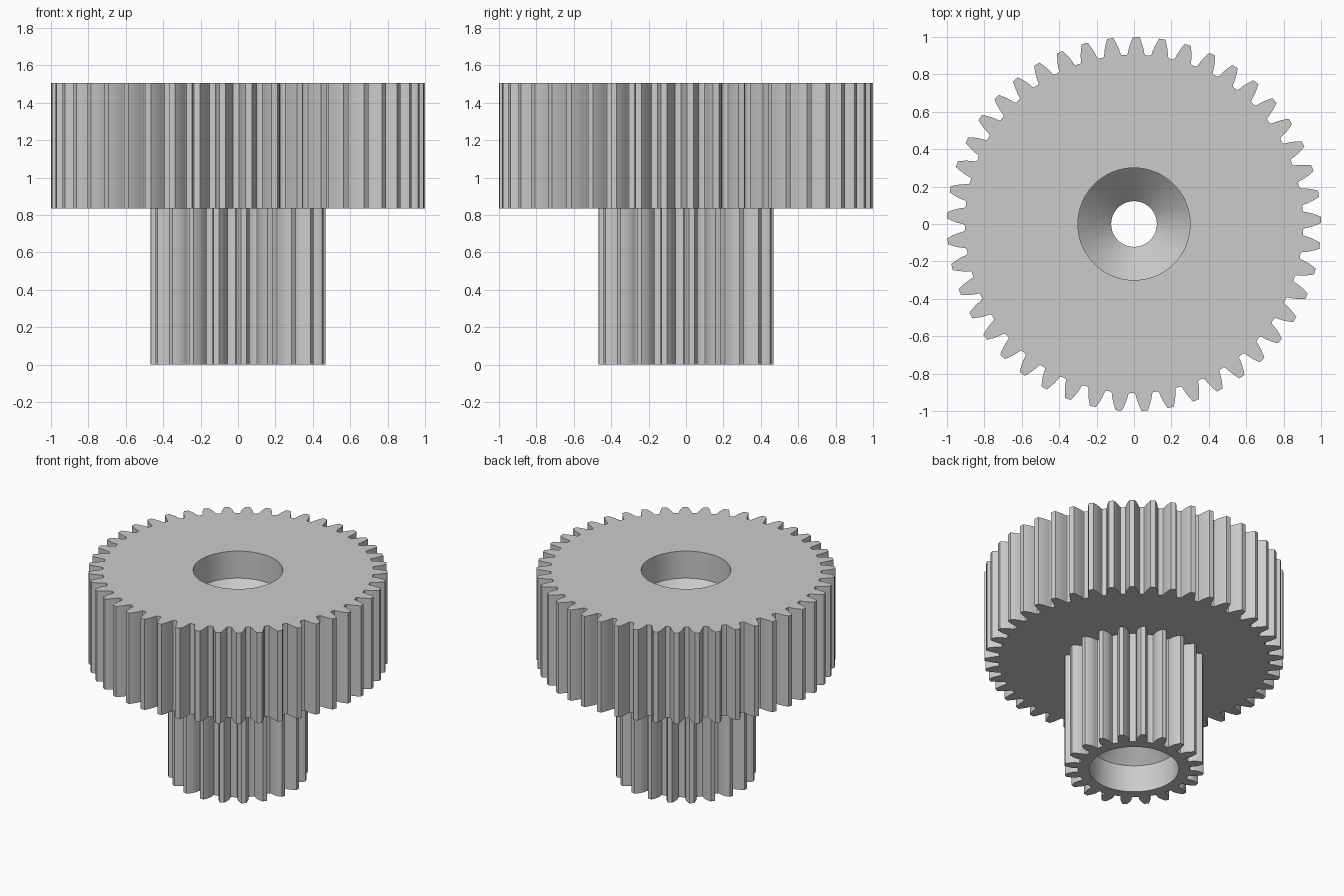
import bpy, bmesh, math

cube = bpy.data.objects.get("Cube")
if cube:
    bpy.data.objects.remove(cube, do_unlink=True)

MODULE = 2 / 47
PRESSURE = math.radians(20)
BORE_R, THROAT_R = 0.30, 0.122
BOTTOM, STEP, TOP = 0.0, 0.835, 1.505
SEGMENTS = 96

steel = bpy.data.materials.new("grey_metal")
steel.use_nodes = True
steel.diffuse_color = (0.6, 0.6, 0.6, 1)
steel.node_tree.nodes["Principled BSDF"].inputs["Base Color"].default_value = (0.6, 0.6, 0.6, 1)


def finish(name, bm):
    mesh = bpy.data.meshes.new(name)
    bm.to_mesh(mesh)
    bm.free()
    mesh.materials.append(steel)
    obj = bpy.data.objects.new(name, mesh)
    bpy.context.collection.objects.link(obj)
    bpy.ops.object.select_all(action="DESELECT")
    obj.select_set(True)
    bpy.context.view_layer.objects.active = obj
    bpy.ops.object.shade_smooth_by_angle(angle=math.radians(30))
    return obj


def polar(r, a):
    return r * math.cos(a), r * math.sin(a)


def circle(r):
    return [polar(r, math.tau * i / SEGMENTS) for i in range(SEGMENTS)]


def involute(a):
    return math.tan(a) - a


def gear_outline(teeth, phase):
    """Involute tooth outline with small root fillets, counter-clockwise."""
    pitch_r = teeth * MODULE / 2
    base_r = pitch_r * math.cos(PRESSURE)
    tip_r, root_r = pitch_r + MODULE, pitch_r - 1.25 * MODULE
    fillet = 0.2 * MODULE
    flank = [(root_r, fillet / root_r), (root_r + 0.3 * fillet, 0.3 * fillet / root_r)]
    steps = 6
    start = root_r + fillet
    flank += [(start + (tip_r - start) * i / steps, 0) for i in range(steps + 1)]
    half = []
    for r, extra in flank:
        press = math.acos(min(1, base_r / r))
        width = math.pi / (2 * teeth) + involute(PRESSURE) - involute(press)
        half.append((r, width + extra))
    points = []
    for k in range(teeth):
        centre = phase + math.tau * k / teeth
        points += [polar(r, centre - w) for r, w in half]
        points += [polar(r, centre + w) for r, w in reversed(half)]
    return points


def loop(bm, points, z):
    verts = [bm.verts.new((x, y, z)) for x, y in points]
    edges = [bm.edges.new((verts[i - 1], verts[i])) for i in range(len(verts))]
    return verts, edges


def skin(bm, low, high):
    for i in range(len(low)):
        bm.faces.new((low[i - 1], low[i], high[i], high[i - 1]))


def add_gear(name, teeth, phase, z0, z1, caps):
    """Toothed wall with a ring-shaped cap at each listed height."""
    bm = bmesh.new()
    outline = gear_outline(teeth, math.radians(phase))
    rims = {z: loop(bm, outline, z) for z in (z0, z1)}
    skin(bm, rims[z0][0], rims[z1][0])
    for z in caps:
        hole = loop(bm, circle(BORE_R), z)[1]
        made = bmesh.ops.triangle_fill(bm, edges=rims[z][1] + hole, use_dissolve=False,
                                       normal=(0, 0, 1 if z == z1 else -1))
        for face in made["geom"]:
            if isinstance(face, bmesh.types.BMFace):
                face.normal_update()
                if (face.normal.z > 0) != (z == z1):
                    face.normal_flip()
    return finish(name, bm)


# Wide upper gear and narrow lower pinion
add_gear("large_gear", 45, 1.3, STEP, TOP, (STEP, TOP))
add_gear("small_gear", 20, 3.65, BOTTOM, STEP, (BOTTOM,))

# Stepped bore: straight sockets at both ends, cones leading to a narrow throat
socket, cone = 0.20, BORE_R - THROAT_R
profile = [
    (BORE_R, TOP), (BORE_R, TOP - socket), (THROAT_R, TOP - socket - cone),
    (THROAT_R, BOTTOM + socket + cone), (BORE_R, BOTTOM + socket), (BORE_R, BOTTOM),
]
bm = bmesh.new()
rings = [loop(bm, circle(r), z)[0] for r, z in profile]
for upper, lower in zip(rings, rings[1:]):
    skin(bm, upper, lower)
finish("centre_bore", bm)
